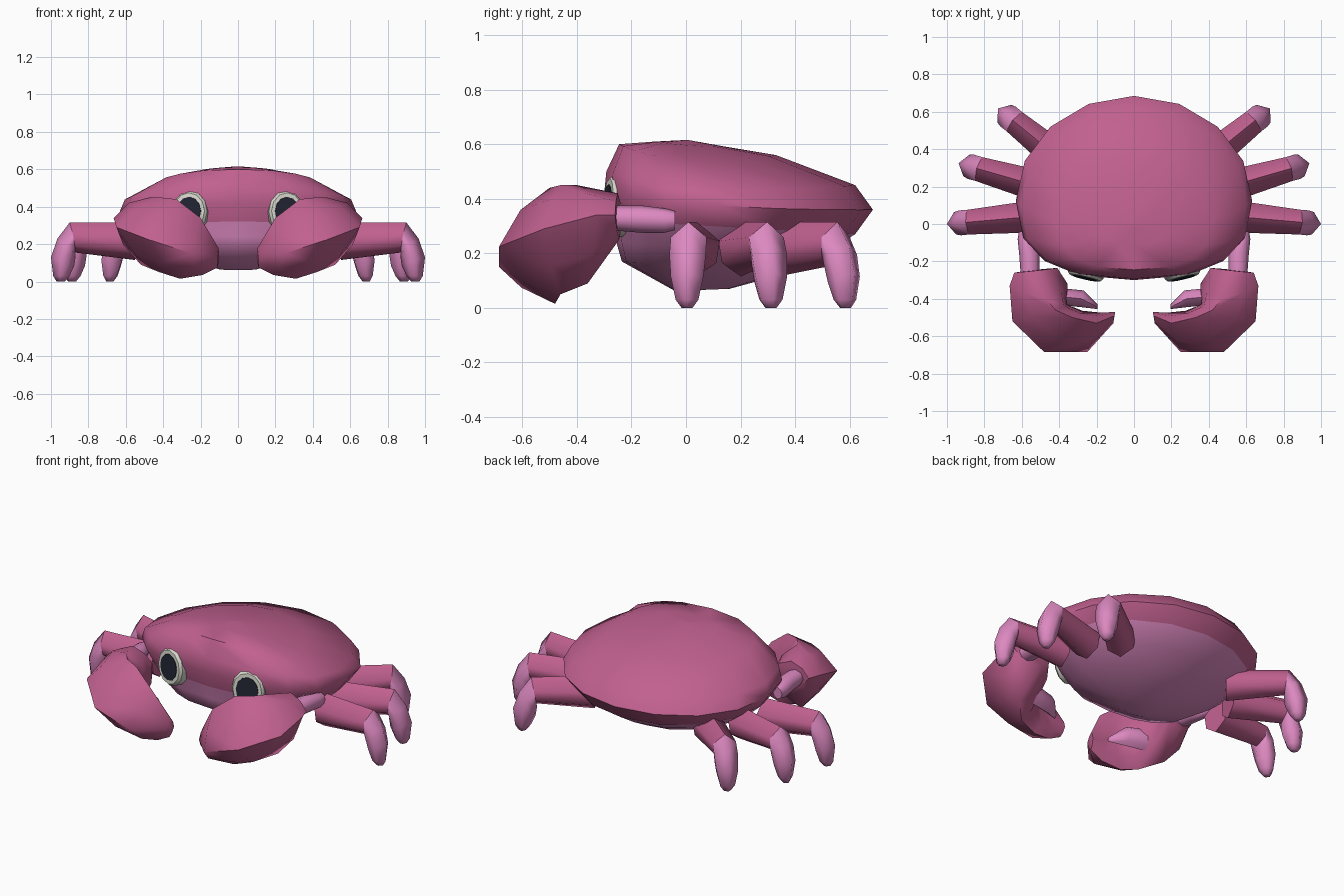
import bpy, bmesh, math
from mathutils import Vector

if "Cube" in bpy.data.objects:
    bpy.data.objects.remove(bpy.data.objects["Cube"])


def material(name, rgb):
    m = bpy.data.materials.new(name)
    m.diffuse_color = (*rgb, 1)
    m.use_nodes = True
    m.node_tree.nodes["Principled BSDF"].inputs["Base Color"].default_value = m.diffuse_color
    return m


ROSE = material("rose_shell", (0.53, 0.118, 0.275))
PINK = material("light_pink", (0.72, 0.25, 0.53))
WHITE = material("eye_white", (0.68, 0.68, 0.61))
DARK = material("pupil_dark", (0.015, 0.018, 0.032))


def loft(name, rings, mats, mirror=True, smooth=60, split=0):
    """Skin equal-length closed rings, cap both ends; bands from split on use the second material."""
    bm = bmesh.new()
    vs = [[bm.verts.new(p) for p in r] for r in rings]
    n = len(rings[0])
    for k, (a, b) in enumerate(zip(vs, vs[1:])):
        for i in range(n):
            j = (i + 1) % n
            f = bm.faces.new((a[i], a[j], b[j], b[i]))
            f.material_index = int(len(mats) > 1 and k >= split)
    bm.faces.new(vs[0])
    bm.faces.new(vs[-1]).material_index = len(mats) - 1
    bmesh.ops.recalc_face_normals(bm, faces=bm.faces)
    me = bpy.data.meshes.new(name)
    bm.to_mesh(me)
    bm.free()
    for m in mats:
        me.materials.append(m)
    ob = bpy.data.objects.new(name, me)
    bpy.context.collection.objects.link(ob)
    bpy.ops.object.select_all(action='DESELECT')
    ob.select_set(True)
    bpy.context.view_layer.objects.active = ob
    bpy.ops.object.shade_smooth_by_angle(angle=math.radians(smooth))
    if mirror:
        ob.modifiers.new("mirror", 'MIRROR').use_mirror_merge = False
    return ob


def body_ring(w, yf, yb, zf, zb, sag=0.0, n=16):
    """Oval ring, blunter at the front, with the sides lowered by sag."""
    mid = yf + 0.43 * (yb - yf)
    pts = []
    for k in range(n):
        a = 2 * math.pi * k / n
        s, c = math.sin(a), math.cos(a)
        p = 0.8 if c < -1e-6 else 1.0
        x = w * math.copysign(abs(s) ** p, s)
        y = mid + (yb - mid) * c if c >= 0 else mid - (mid - yf) * abs(c) ** p
        t = (y - yf) / (yb - yf)
        pts.append((x, y, zf + (zb - zf) * t - sag * s * s))
    return pts


def four_point_ring(o, t, i, b, k=0.62):
    """Eight-sided section through outer, top, inner and bottom points."""
    q = [Vector(v) for v in (o, t, i, b)]
    c = sum(q, Vector()) / 4
    ring = []
    for j in range(4):
        d, e = q[j] - c, q[(j + 1) % 4] - c
        ring += [c + d, c + k * (d + e)]
    return ring


# Body: light belly below, rose carapace above
loft("body", [body_ring(*r) for r in (
    (0.10, -0.04, 0.16, 0.062, 0.07),
    (0.38, -0.235, 0.38, 0.17, 0.13),
    (0.49, -0.255, 0.50, 0.24, 0.195),
    (0.58, -0.268, 0.62, 0.32, 0.27),
    (0.632, -0.30, 0.685, 0.42, 0.36, 0.02),
    (0.605, -0.292, 0.62, 0.50, 0.45, 0.04),
    (0.41, -0.245, 0.33, 0.60, 0.56, 0.04),
    (0.18, -0.11, 0.15, 0.61, 0.59, 0.005),
    (0.02, -0.01, 0.01, 0.615, 0.615))], (PINK, ROSE), mirror=False, split=3)

# Eyes: raised rim with a flat pupil
tilt = math.radians(13)
side = Vector((math.cos(tilt), math.sin(tilt), 0))
up = Vector((0, 0.08, 1)).normalized()
out = up.cross(side) * -1
centre = Vector((0.258, -0.268, 0.375))


def eye_ring(s, depth, n=12):
    return [centre + out * depth + side * (0.097 * s * math.cos(a))
            + up * (0.112 * s * math.sin(a))
            for a in (2 * math.pi * k / n for k in range(n))]


loft("eye", [eye_ring(1, -0.05), eye_ring(1, 0.005), eye_ring(0.88, 0.02),
             eye_ring(0.66, 0.021)], (WHITE,), smooth=35)
loft("pupil", [eye_ring(0.69, 0.018), eye_ring(0.68, 0.024)], (DARK,), smooth=35)

# Walking legs: (radial offset, z) of the outer and inner edge, half width
KNEE = ((-0.10, 0.315), (-0.13, 0.155), 0.066)
UPPER = [((-0.45, 0.315), (-0.45, 0.115), 0.085), KNEE]
LOWER = [KNEE,
         ((-0.035, 0.23), (-0.132, 0.13), 0.067),
         ((0.0, 0.13), (-0.125, 0.085), 0.06),
         ((-0.012, 0.03), (-0.10, 0.03), 0.042),
         ((-0.03, 0.0), (-0.075, 0.0), 0.02)]


def leg_rings(sections, tip, angle):
    d = Vector((math.cos(angle), math.sin(angle), 0))
    across = Vector((-d.y, d.x, 0))
    base = Vector((tip[0], tip[1], 0))
    rings = []
    for o, i, w in sections:
        a = base + d * o[0] + Vector((0, 0, o[1]))
        b = base + d * i[0] + Vector((0, 0, i[1]))
        p, q = a.lerp(b, 0.35), a.lerp(b, 0.75)
        rings.append([a, p + across * w, q + across * w * 0.85, b,
                      q - across * w * 0.85, p - across * w])
    return rings


for name, tip, deg in (("front", (1.0, 0.0), -5),
                       ("middle", (0.938, 0.325), 16),
                       ("rear", (0.727, 0.618), 39)):
    loft(name + "_upper_leg", leg_rings(UPPER, tip, math.radians(deg)), (ROSE,), smooth=75)
    loft(name + "_lower_leg", leg_rings(LOWER, tip, math.radians(deg)), (PINK,), smooth=75)


# Claw arms
def arm_ring(x, y, z, r, rz):
    return [(x + r * math.cos(a), y, z + rz * math.sin(a))
            for a in (math.pi * k / 4 for k in range(8))]


loft("claw_arm", [arm_ring(0.585, -0.04, 0.32, 0.03, 0.035),
                  arm_ring(0.58, -0.08, 0.32, 0.042, 0.045),
                  arm_ring(0.56, -0.16, 0.325, 0.054, 0.05),
                  arm_ring(0.555, -0.28, 0.33, 0.05, 0.045)], (PINK,))

# Claws: palm curving inward to the fingertip
loft("claw", [four_point_ring(*s) for s in (
    ((0.64, -0.26, 0.34), (0.53, -0.25, 0.42), (0.41, -0.235, 0.34), (0.53, -0.245, 0.25)),
    ((0.665, -0.33, 0.34), (0.47, -0.40, 0.45), (0.355, -0.32, 0.27), (0.52, -0.36, 0.09)),
    ((0.65, -0.52, 0.29), (0.42, -0.46, 0.45), (0.36, -0.43, 0.22), (0.42, -0.46, 0.05)),
    ((0.48, -0.685, 0.225), (0.33, -0.50, 0.44), (0.27, -0.475, 0.20), (0.31, -0.48, 0.015)),
    ((0.25, -0.685, 0.15), (0.20, -0.53, 0.34), (0.19, -0.475, 0.15), (0.19, -0.50, 0.035)),
    ((0.11, -0.53, 0.13), (0.105, -0.49, 0.18), (0.10, -0.47, 0.13), (0.11, -0.50, 0.075)))],
    (ROSE,))

# Small inner finger of each claw
loft("claw_thumb", [four_point_ring(*s) for s in (
    ((0.42, -0.43, 0.20), (0.42, -0.385, 0.27), (0.42, -0.34, 0.20), (0.42, -0.385, 0.13)),
    ((0.28, -0.445, 0.18), (0.28, -0.40, 0.24), (0.27, -0.355, 0.18), (0.28, -0.40, 0.12)),
    ((0.195, -0.455, 0.15), (0.195, -0.445, 0.165), (0.195, -0.43, 0.15),
     (0.195, -0.445, 0.135)))], (PINK,))
